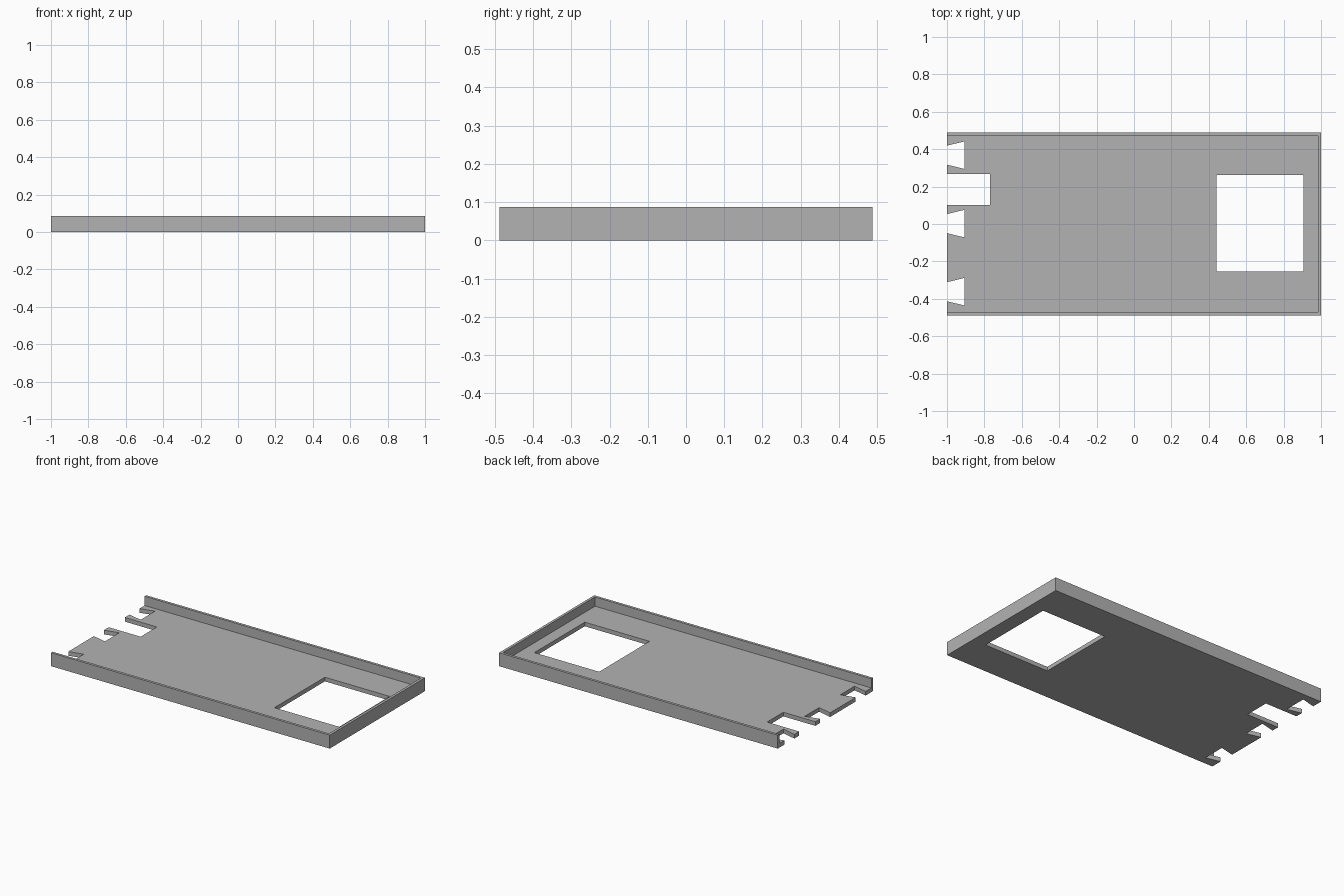
import bpy
import bmesh

if "Cube" in bpy.data.objects:
    bpy.data.objects.remove(bpy.data.objects["Cube"], do_unlink=True)

HALF_X, HALF_Y, HEIGHT = 1.0, 0.488, 0.087
FLOOR, WALL = 0.027, 0.017
OUT = 0.1  # how far cutters reach past the body

grey = bpy.data.materials.new("plain grey")
grey.use_nodes = True
colour = (0.45, 0.45, 0.45, 1)
grey.diffuse_color = colour
grey.node_tree.nodes["Principled BSDF"].inputs["Base Color"].default_value = colour


def prism(name, outline, bottom, top):
    """Extrude a flat outline from bottom to top."""
    bm = bmesh.new()
    face = bm.faces.new([bm.verts.new((x, y, bottom)) for x, y in outline])
    moved = bmesh.ops.extrude_face_region(bm, geom=[face])["geom"]
    for v in moved:
        if isinstance(v, bmesh.types.BMVert):
            v.co.z = top
    bmesh.ops.recalc_face_normals(bm, faces=bm.faces)
    mesh = bpy.data.meshes.new(name)
    bm.to_mesh(mesh)
    bm.free()
    mesh.materials.append(grey)
    obj = bpy.data.objects.new(name, mesh)
    bpy.context.scene.collection.objects.link(obj)
    return obj


def rect(x0, x1, y0, y1):
    return [(x0, y0), (x1, y0), (x1, y1), (x0, y1)]


def dovetail(y, mouth=0.051, root=0.074, depth=0.095):
    """Notch in the open end that widens inwards."""
    edge, inner = -HALF_X, -HALF_X + depth
    return [(edge - OUT, y - mouth), (edge, y - mouth), (inner, y - root),
            (inner, y + root), (edge, y + mouth), (edge - OUT, y + mouth)]


# Solid block for the tray
tray = prism("tray", rect(-HALF_X, HALF_X, -HALF_Y, HALF_Y), 0, HEIGHT)

# Hollow open at one end, window, slot and dovetail notches
inner_y = HALF_Y - WALL
cutters = [
    prism("hollow_cutter", rect(-HALF_X - OUT, HALF_X - WALL, -inner_y, inner_y),
          FLOOR, HEIGHT + OUT),
    prism("window_cutter", rect(0.44, 0.905, -0.255, 0.262), -OUT, HEIGHT + OUT),
    prism("slot_cutter", rect(-HALF_X - OUT, -0.77, 0.102, 0.268), -OUT, HEIGHT + OUT),
]
for y in (0.368, 0.002, -0.362):
    cutters.append(prism("dovetail_cutter", dovetail(y), -OUT, HEIGHT + OUT))

for cutter in cutters:
    cutter.hide_render = True
    mod = tray.modifiers.new(cutter.name, "BOOLEAN")
    mod.operation = "DIFFERENCE"
    mod.solver = "EXACT"
    mod.object = cutter

# Bake the cuts and discard the cutters
bpy.context.view_layer.update()
graph = bpy.context.evaluated_depsgraph_get()
result = bpy.data.meshes.new_from_object(tray.evaluated_get(graph))
tray.modifiers.clear()
tray.data = result
result.name = "tray"
for cutter in cutters:
    bpy.data.objects.remove(cutter, do_unlink=True)
